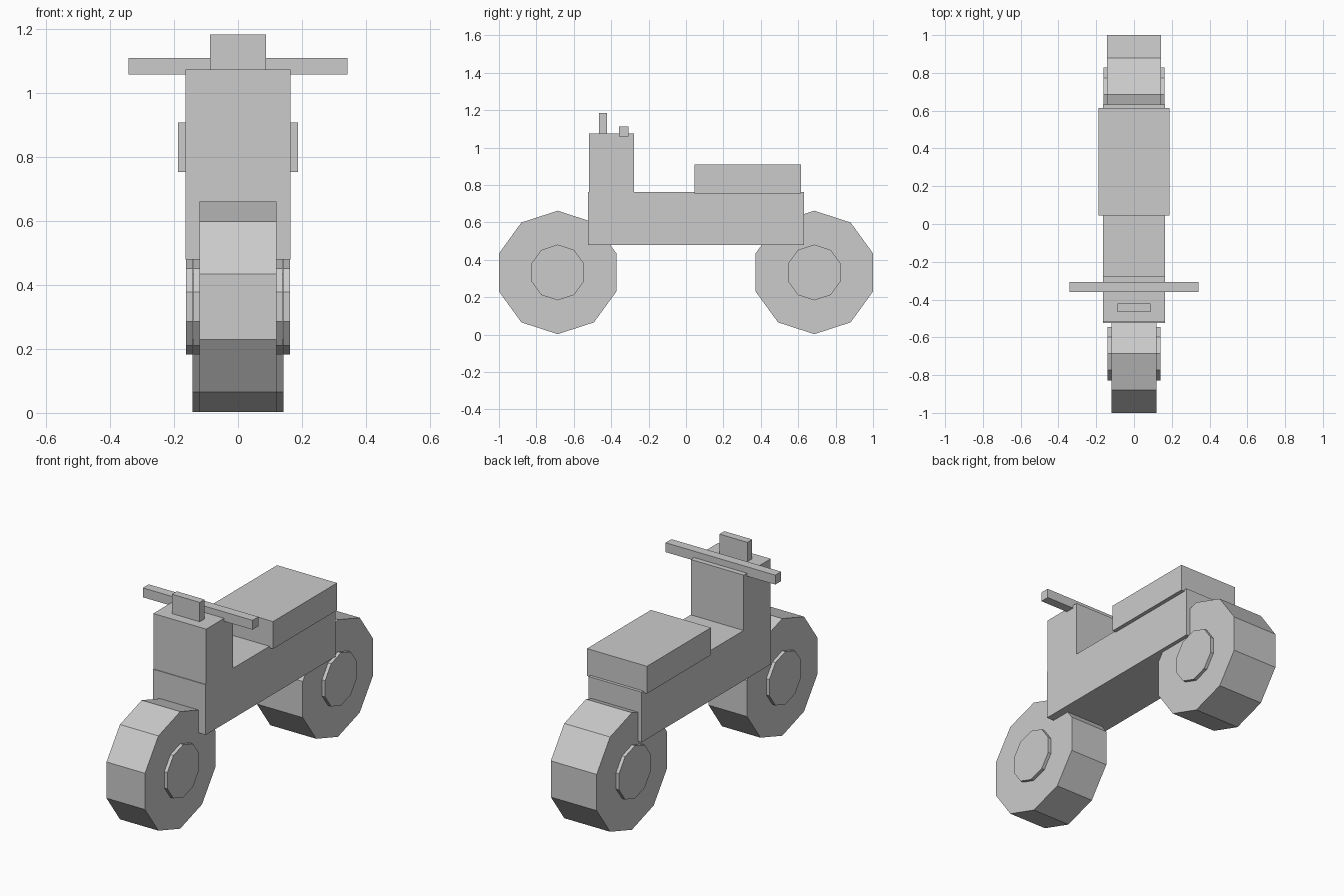
import bpy
import bmesh
import math
from mathutils import Matrix, Vector

default = bpy.data.objects.get("Cube")
if default:
    bpy.data.objects.remove(default, do_unlink=True)

# One plain grey for the whole model
grey = bpy.data.materials.new("plain grey")
grey.use_nodes = True
colour = (0.6, 0.6, 0.6, 1)
grey.diffuse_color = colour
grey.node_tree.nodes["Principled BSDF"].inputs["Base Color"].default_value = colour


def finish(name, bm):
    mesh = bpy.data.meshes.new(name)
    bm.to_mesh(mesh)
    bm.free()
    mesh.materials.append(grey)
    bpy.context.collection.objects.link(bpy.data.objects.new(name, mesh))


def box(name, half_width, y0, y1, z0, z1):
    """Box centred on x, spanning the given y and z ranges."""
    bm = bmesh.new()
    bmesh.ops.create_cube(bm, size=1)
    bmesh.ops.scale(bm, verts=bm.verts, vec=(2 * half_width, y1 - y0, z1 - z0))
    bmesh.ops.translate(bm, verts=bm.verts, vec=(0, (y0 + y1) / 2, (z0 + z1) / 2))
    finish(name, bm)


def disc(name, half_width, radius, y, z):
    """Ten-sided drum with its axle along x and a corner pointing up."""
    bm = bmesh.new()
    bmesh.ops.create_cone(bm, cap_ends=True, segments=10, radius1=radius,
                          radius2=radius, depth=2 * half_width)
    # Turn the axle to x, then make sure a corner sits at the top
    bmesh.ops.rotate(bm, verts=bm.verts, matrix=Matrix.Rotation(math.pi / 2, 3, 'Y'))
    top = max(bm.verts, key=lambda v: v.co.z).co
    turn = math.atan2(top.y, top.z)
    bmesh.ops.rotate(bm, verts=bm.verts, matrix=Matrix.Rotation(turn, 3, 'X'))
    bmesh.ops.translate(bm, verts=bm.verts, vec=Vector((0, y, z)))
    finish(name, bm)


# Wheels and hubs, the rear pair wider
axle_y, axle_z = 0.686, 0.332
for end, y, half_width in (("front", -axle_y, 0.12), ("rear", axle_y, 0.143)):
    disc(end + "_wheel", half_width, 0.33, y, axle_z)
    disc(end + "_hub", half_width + 0.019, 0.149, y, axle_z)

# Body, steering column and seat
box("body", 0.165, -0.523, 0.632, 0.48, 0.763)
box("steering_column", 0.165, -0.519, -0.278, 0.75, 1.075)
box("seat", 0.187, 0.045, 0.615, 0.754, 0.908)

# Handlebar and the upright plate in front of it
box("handlebar", 0.342, -0.359, -0.307, 1.058, 1.111)
box("front_plate", 0.087, -0.465, -0.422, 1.07, 1.184)
